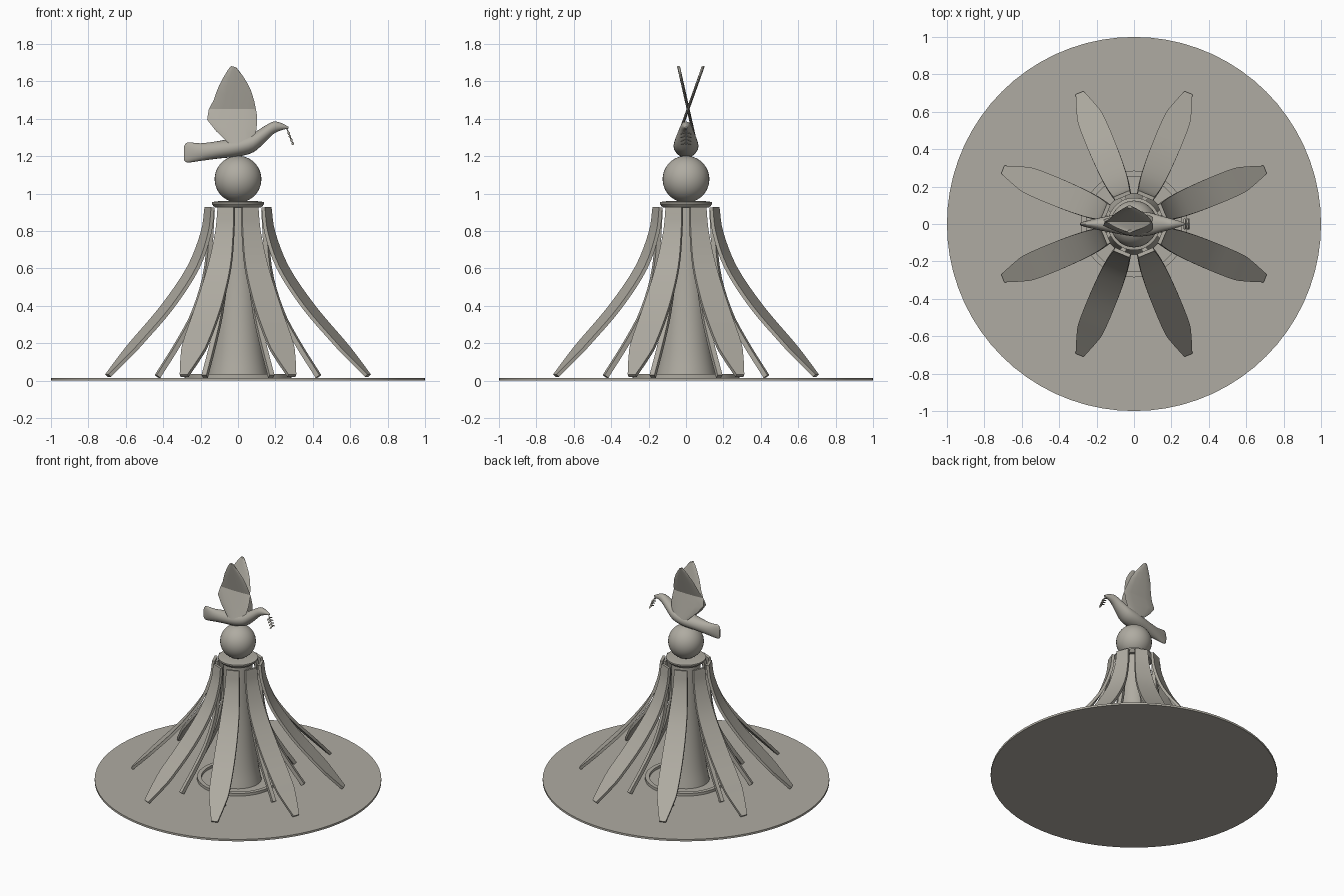
import bpy, bmesh
from math import sin, cos, pi, radians
from mathutils import Vector, Matrix

cube = bpy.data.objects.get("Cube")
if cube:
    bpy.data.objects.remove(cube)

stone = bpy.data.materials.new("warm_grey_stone")
stone.use_nodes = True
colour = (0.43, 0.41, 0.36, 1)
stone.diffuse_color = colour
stone.node_tree.nodes["Principled BSDF"].inputs["Base Color"].default_value = colour


def finish(name, bm, angle=35):
    bmesh.ops.recalc_face_normals(bm, faces=bm.faces)
    mesh = bpy.data.meshes.new(name)
    bm.to_mesh(mesh)
    bm.free()
    mesh.materials.append(stone)
    ob = bpy.data.objects.new(name, mesh)
    bpy.context.collection.objects.link(ob)
    bpy.ops.object.select_all(action='DESELECT')
    ob.select_set(True)
    bpy.context.view_layer.objects.active = ob
    bpy.ops.object.shade_smooth_by_angle(angle=radians(angle))
    return ob


def loft(bm, rings, closed=False):
    """Skin a row of equal rings; cap the ends unless closed."""
    rows = [[bm.verts.new(p) for p in ring] for ring in rings]
    pairs = list(zip(rows, rows[1:])) + ([(rows[-1], rows[0])] if closed else [])
    for a, b in pairs:
        for i in range(len(a)):
            j = (i + 1) % len(a)
            bm.faces.new((a[i], a[j], b[j], b[i]))
    if not closed:
        bm.faces.new(rows[0][::-1])
        bm.faces.new(rows[-1])


def smooth_path(points, steps=4):
    """Catmull-Rom curve through the points."""
    p = [Vector(q) for q in points]
    p = [2 * p[0] - p[1]] + p + [2 * p[-1] - p[-2]]
    out = []
    for a, b, c, d in zip(p, p[1:], p[2:], p[3:]):
        for k in range(steps):
            t = k / steps
            out.append(0.5 * (2 * b + (c - a) * t + (2 * a - 5 * b + 4 * c - d) * t * t
                              + (3 * b - a - 3 * c + d) * t ** 3))
    return out + [p[-2]]


def turned(name, profile, sides=48, closed=False):
    """Lathe (radius, height) pairs about the z axis."""
    bm = bmesh.new()
    loft(bm, [[(r * cos(2 * pi * i / sides), r * sin(2 * pi * i / sides), z)
               for i in range(sides)] for r, z in profile], closed)
    return finish(name, bm)


def strips(name, stations, thick):
    """Eight curved bars around the column from (radius, height, half width)."""
    path = smooth_path(stations)
    bm = bmesh.new()
    for k in range(8):
        turn = Matrix.Rotation(radians(22.5 + 45 * k), 3, 'Z')
        rings = []
        for i, (r, z, w) in enumerate(path):
            d = path[min(i + 1, len(path) - 1)] - path[max(i - 1, 0)]
            n = Vector((-d.y, d.x)).normalized() * thick
            rings.append([turn @ Vector(q) for q in (
                (r, -w, z), (r, w, z), (r - n.x, w, z - n.y), (r - n.x, -w, z - n.y))])
        loft(bm, rings)
    return finish(name, bm)


# Ground plate, kerb ring and central column
turned("ground_plate", [(1, 0), (1, 0.015)], 72)
turned("kerb_ring", [(0.255, 0.01), (0.285, 0.01), (0.285, 0.035), (0.255, 0.035)], 48, True)
turned("central_column", smooth_path([(0.165, 0.01), (0.14, 0.15), (0.118, 0.35),
                                      (0.102, 0.6), (0.1, 0.93)]))
turned("column_cap", [(0.12, 0.925), (0.13, 0.932), (0.14, 0.945), (0.14, 0.955), (0.1, 0.96)])

# Petals sweeping to the ground, with slim struts beneath them
strips("petals", [(0.745, 0.02, 0.023), (0.655, 0.115, 0.055), (0.58, 0.195, 0.072),
                  (0.4, 0.39, 0.074), (0.25, 0.6, 0.065), (0.175, 0.79, 0.052),
                  (0.155, 0.925, 0.046)][::-1], -0.02)
strips("petal_struts", [(0.455, 0.015, 0.014), (0.33, 0.2, 0.014), (0.235, 0.37, 0.014),
                        (0.165, 0.6, 0.014), (0.14, 0.91, 0.014)][::-1], -0.026)

# Globe
bm = bmesh.new()
bmesh.ops.create_uvsphere(bm, u_segments=36, v_segments=24, radius=0.125,
                          matrix=Matrix.Translation((0, 0, 1.077)))
finish("globe", bm)

# Bird body from (x, height, half height, half width)
body = smooth_path([(-0.29, 1.215, 0.036, 0.005), (-0.27, 1.22, 0.054, 0.013),
                    (-0.2, 1.222, 0.047, 0.03), (-0.1, 1.235, 0.047, 0.05),
                    (0, 1.25, 0.052, 0.066), (0.08, 1.272, 0.052, 0.062),
                    (0.14, 1.315, 0.045, 0.045), (0.19, 1.352, 0.033, 0.031),
                    (0.235, 1.358, 0.018, 0.018), (0.27, 1.352, 0.005, 0.005)], 3)
bm = bmesh.new()
loft(bm, [[(x, hy * cos(pi * i / 10), z + hz * sin(pi * i / 10)) for i in range(20)]
          for x, z, hz, hy in body])
finish("bird_body", bm, 50)

# Raised wings that cross above the back; each row runs rear edge to front edge
rows = smooth_path([(-0.05, 1.27, 0.07, 1.26), (-0.165, 1.395, 0.098, 1.34),
                    (-0.13, 1.5, 0.1, 1.43), (-0.1, 1.58, 0.07, 1.55),
                    (-0.055, 1.66, 0.025, 1.63), (-0.035, 1.682, -0.01, 1.675)], 2)


def wing(name, root_y, tip_y):
    bm = bmesh.new()
    rings = []
    for x1, z1, x2, z2 in rows:
        ring = []
        for i in range(12):
            s = 0.5 - 0.5 * cos(pi * i / 6)
            x, z = x1 + (x2 - x1) * s, z1 + (z2 - z1) * s
            y = root_y + (tip_y - root_y) * (z - 1.28) / 0.4
            ring.append((x, y + 0.008 * sin(pi * i / 6), z))
        rings.append(ring)
    loft(bm, rings)
    return finish(name, bm, 40)


wing("left_wing", 0.05, -0.04)
wing("right_wing", -0.05, 0.092)

# Sprig held in the beak
bm = bmesh.new()
top, end = Vector((0.262, 0, 1.345)), Vector((0.295, 0, 1.262))
tilt = (top - end).to_track_quat('Z', 'Y').to_matrix().to_4x4()
bmesh.ops.create_cone(bm, cap_ends=True, segments=6, radius1=0.003, radius2=0.003,
                      depth=(top - end).length,
                      matrix=Matrix.Translation((top + end) / 2) @ tilt)
for k in range(4):
    for side in (-1, 1):
        spot = top.lerp(end, 0.25 + 0.23 * k) + Vector((0, side * 0.014, 0))
        bmesh.ops.create_icosphere(
            bm, subdivisions=2, radius=1,
            matrix=Matrix.Translation(spot) @ Matrix.Rotation(side * -0.4, 4, 'X')
            @ Matrix.Diagonal((0.007, 0.018, 0.004, 1)))
finish("beak_sprig", bm)
